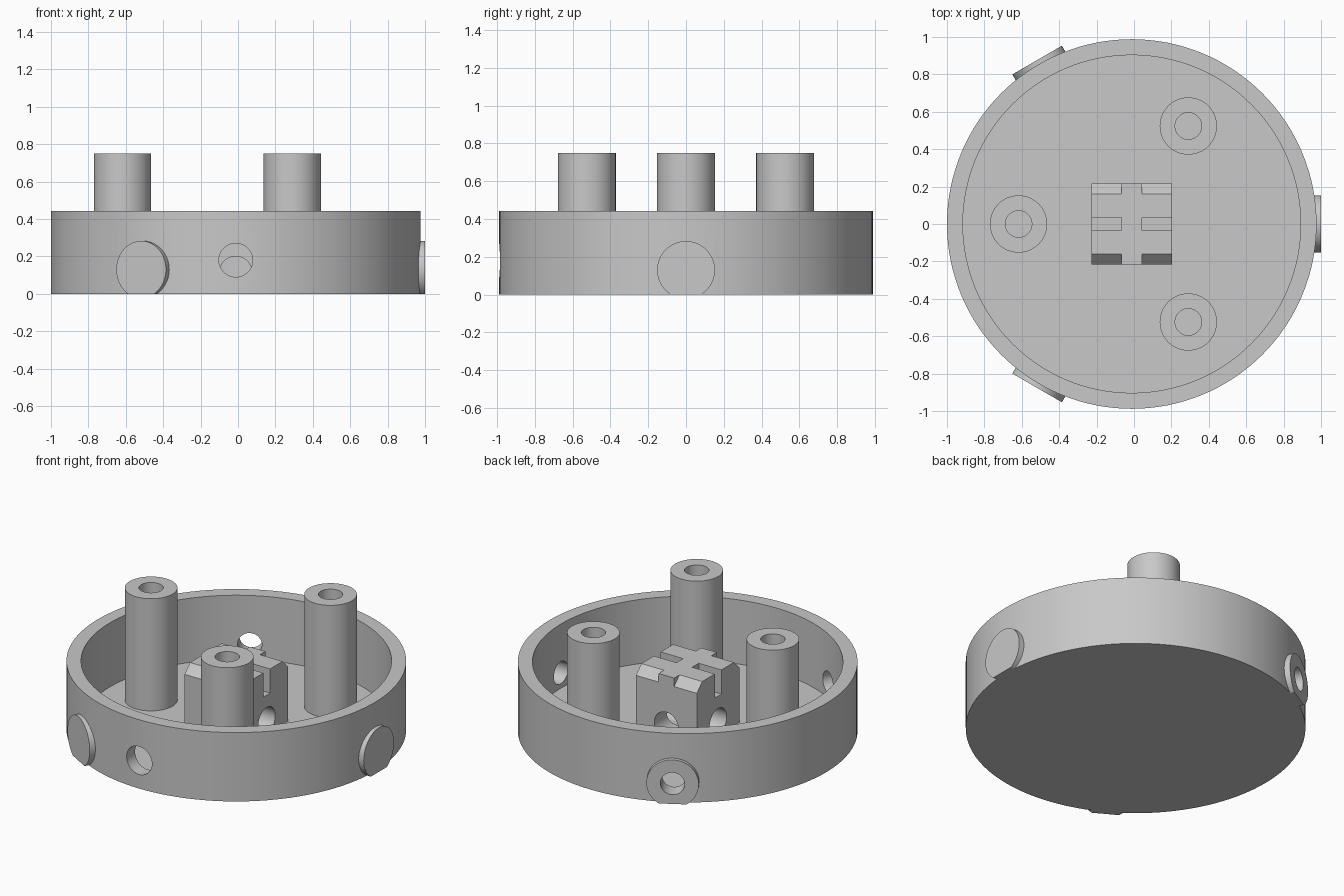
import bpy
import math
from mathutils import Vector

cube = bpy.data.objects.get("Cube")
if cube:
    bpy.data.objects.remove(cube, do_unlink=True)

CX = -0.012                       # axis of the round body
OUTER, INNER, RIM, FLOOR = 0.988, 0.903, 0.442, 0.03
TUBE, BORE = 0.153, 0.071         # shared by posts and bosses

grey = bpy.data.materials.new("plain_grey")
grey.use_nodes = True
colour = (0.58, 0.58, 0.58, 1)
grey.diffuse_color = colour
grey.node_tree.nodes["Principled BSDF"].inputs["Base Color"].default_value = colour


def cylinder(name, start, end, radius, sides=64):
    """Capped cylinder running between two points."""
    start, end = Vector(start), Vector(end)
    axis = end - start
    bpy.ops.mesh.primitive_cylinder_add(
        vertices=sides, radius=radius, depth=axis.length,
        location=(start + end) / 2,
        rotation=axis.to_track_quat("Z", "Y").to_euler())
    bpy.context.object.name = name
    return bpy.context.object


def box(name, low, high):
    """Box between two opposite corners."""
    low, high = Vector(low), Vector(high)
    bpy.ops.mesh.primitive_cube_add(size=1, location=(low + high) / 2)
    obj = bpy.context.object
    obj.name = name
    obj.scale = high - low
    return obj


def combine(target, tool, operation="DIFFERENCE"):
    """Apply a boolean and discard the tool."""
    bpy.context.view_layer.update()
    mod = target.modifiers.new("boolean", "BOOLEAN")
    mod.operation, mod.solver, mod.object = operation, "EXACT", tool
    graph = bpy.context.evaluated_depsgraph_get()
    mesh = bpy.data.meshes.new_from_object(target.evaluated_get(graph))
    target.modifiers.clear()
    target.data = mesh
    bpy.data.objects.remove(tool, do_unlink=True)


def finish(obj):
    obj.data.materials.clear()
    obj.data.materials.append(grey)
    bpy.ops.object.select_all(action="DESELECT")
    obj.select_set(True)
    bpy.context.view_layer.objects.active = obj
    bpy.ops.object.shade_smooth_by_angle(angle=math.radians(30))


def polar(angle, radius, z):
    a = math.radians(angle)
    return (CX + radius * math.cos(a), radius * math.sin(a), z)


# Open round tray
tray = cylinder("round_tray", (CX, 0, 0), (CX, 0, RIM), OUTER, 128)
combine(tray, cylinder("cavity", (CX, 0, FLOOR), (CX, 0, 1), INNER, 128))

# Three flat bosses on the wall, trimmed at the base and bored through
BOSS_Z = 0.13
for angle in (0, 120, 240):
    combine(tray, cylinder("boss", polar(angle, 0.935, BOSS_Z),
                           polar(angle, 1.012, BOSS_Z), TUBE), "UNION")
combine(tray, box("base_trim", (-2, -2, -1), (2, 2, 0)))
for angle in (0, 120, 240):
    combine(tray, cylinder("boss_bore", polar(angle, 0.8, BOSS_Z),
                           polar(angle, 1.2, BOSS_Z), BORE))

# Cable hole in the front wall
combine(tray, cylinder("cable_hole", polar(270, 0.8, 0.18), polar(270, 1.2, 0.18), 0.09))
finish(tray)

# Three hollow posts
for number, angle in enumerate((60, 180, 300), 1):
    post = cylinder(f"post_{number}", polar(angle, 0.605, 0.02), polar(angle, 0.605, 0.75), TUBE)
    combine(post, cylinder("post_bore", polar(angle, 0.605, -0.1), polar(angle, 0.605, 1), BORE))
    finish(post)

# Central block: chamfered along front and back, with a full-height middle rib
HALF, TOP, CHAMFER, RIB = 0.216, 0.435, 0.055, 0.055
outline = [(-HALF, 0.02), (HALF, 0.02), (HALF, TOP - CHAMFER), (HALF - CHAMFER, TOP),
           (CHAMFER - HALF, TOP), (-HALF, TOP - CHAMFER)]
n = len(outline)
verts = [(CX + side * HALF, y, z) for side in (-1, 1) for y, z in outline]
faces = [tuple(reversed(range(n))), tuple(range(n, 2 * n))]
faces += [(i, (i + 1) % n, (i + 1) % n + n, i + n) for i in range(n)]
mesh = bpy.data.meshes.new("centre_block")
mesh.from_pydata(verts, [], faces)
block = bpy.data.objects.new("centre_block", mesh)
bpy.context.collection.objects.link(block)
combine(block, box("rib", (CX - RIB, -HALF, 0.1), (CX + RIB, HALF, TOP)), "UNION")

# Slots from both sides up to the rib, and two crossing bores
for side in (-1, 1):
    ends = sorted((CX + side * RIB, CX + side * 0.4))
    combine(block, box("slot", (ends[0], -0.034, 0.28), (ends[1], 0.034, 1)))
BLOCK_Z, BLOCK_BORE = 0.115, 0.086
for angle in (0, 90):
    combine(block, cylinder("block_bore", polar(angle, -0.4, BLOCK_Z),
                            polar(angle, 0.4, BLOCK_Z), BLOCK_BORE))
finish(block)
